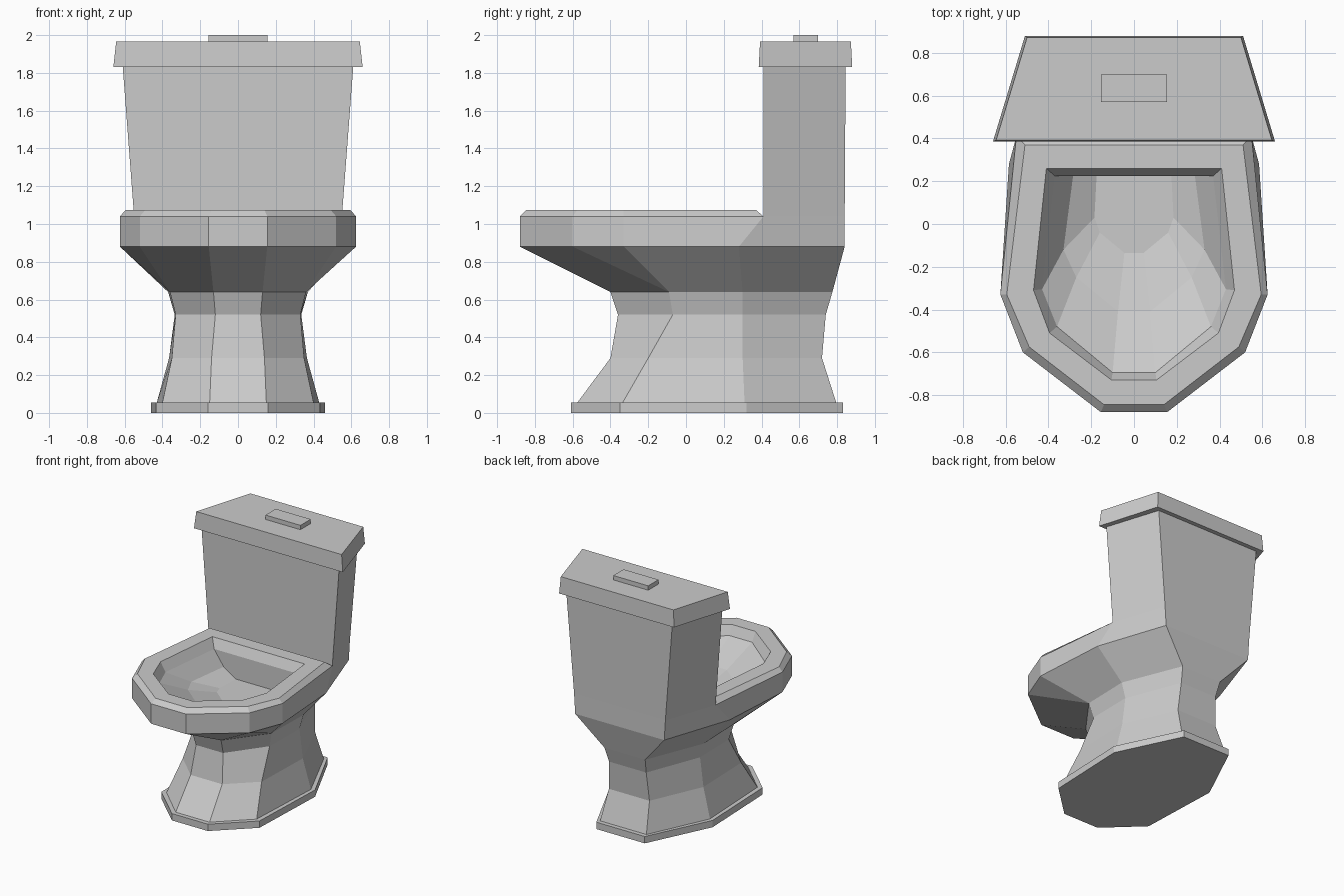
import bpy
import bmesh

cube = bpy.data.objects.get("Cube")
if cube:
    bpy.data.objects.remove(cube, do_unlink=True)

ceramic = bpy.data.materials.new("grey_ceramic")
ceramic.use_nodes = True
colour = (0.6, 0.6, 0.6, 1)
ceramic.diffuse_color = colour
ceramic.node_tree.nodes["Principled BSDF"].inputs["Base Color"].default_value = colour


def loft(name, rings, cap_start=True, cap_end=True):
    """Join mirrored half outlines (z, [(x, y), ...]) into a faceted shell."""
    bm = bmesh.new()
    loops = []
    for z, half in rings:
        outline = half + [(-x, y) for x, y in reversed(half)]
        loops.append([bm.verts.new((x, y, z)) for x, y in outline])
    for low, high in zip(loops, loops[1:]):
        count = len(low)
        for i in range(count):
            j = (i + 1) % count
            bm.faces.new((low[i], low[j], high[j], high[i]))
    if cap_start:
        bm.faces.new(loops[0][::-1])
    if cap_end:
        bm.faces.new(loops[-1])
    bmesh.ops.remove_doubles(bm, verts=bm.verts, dist=0.0005)
    mesh = bpy.data.meshes.new(name)
    bm.to_mesh(mesh)
    bm.free()
    mesh.materials.append(ceramic)
    obj = bpy.data.objects.new(name, mesh)
    bpy.context.collection.objects.link(obj)
    return obj


# Foot plate
foot = [(0.16, -0.61), (0.435, -0.35), (0.46, 0.32), (0.215, 0.83)]
loft("foot_plate", [(0, foot), (0.055, foot)])


# Pedestal flaring out into the bowl body; doubled side points split into two corners above
def waist(front, side, rear, back):
    return [front, side, side, rear, back]


shelf_front = [(0.155, -0.88), (0.52, -0.6), (0.625, -0.33)]
loft("pedestal_and_bowl_body", [
    (0.055, waist((0.15, -0.575), (0.4, -0.335), (0.43, 0.31), (0.205, 0.795))),
    (0.29, waist((0.14, -0.4), (0.35, -0.2), (0.365, 0.3), (0.18, 0.72))),
    (0.52, waist((0.12, -0.36), (0.33, -0.07), (0.335, 0.3), (0.165, 0.74))),
    (0.64, waist((0.13, -0.4), (0.36, -0.09), (0.37, 0.3), (0.18, 0.775))),
    (0.88, shelf_front + [(0.585, 0.28), (0.395, 0.84)]),
    (1.04, shelf_front + [(0.55, 0.41), (0.405, 0.84)]),
], cap_end=False)

# Bevelled rim running down into the hollow basin
loft("rim_and_basin", [
    (1.04, shelf_front + [(0.55, 0.41)]),
    (1.075, [(0.14, -0.845), (0.49, -0.575), (0.595, -0.33), (0.51, 0.37)]),
    (1.075, [(0.105, -0.73), (0.395, -0.51), (0.47, -0.31), (0.41, 0.26)]),
    (1.0, [(0.1, -0.695), (0.36, -0.48), (0.43, -0.305), (0.37, 0.225)]),
    (0.88, [(0.075, -0.41), (0.27, -0.25), (0.33, -0.12), (0.285, 0.225)]),
    (0.81, [(0.045, -0.135), (0.16, -0.04), (0.185, 0.03), (0.175, 0.225)]),
], cap_start=False)

# Cistern, lid and flush button
loft("cistern", [
    (1.04, [(0.55, 0.41), (0.405, 0.84)]),
    (1.83, [(0.61, 0.41), (0.47, 0.845)]),
])
loft("cistern_lid", [
    (1.83, [(0.66, 0.385), (0.51, 0.88)]),
    (1.965, [(0.645, 0.392), (0.5, 0.873)]),
])
button = [(0.155, 0.57), (0.155, 0.7)]
loft("flush_button", [(1.96, button), (2.0, button)])
